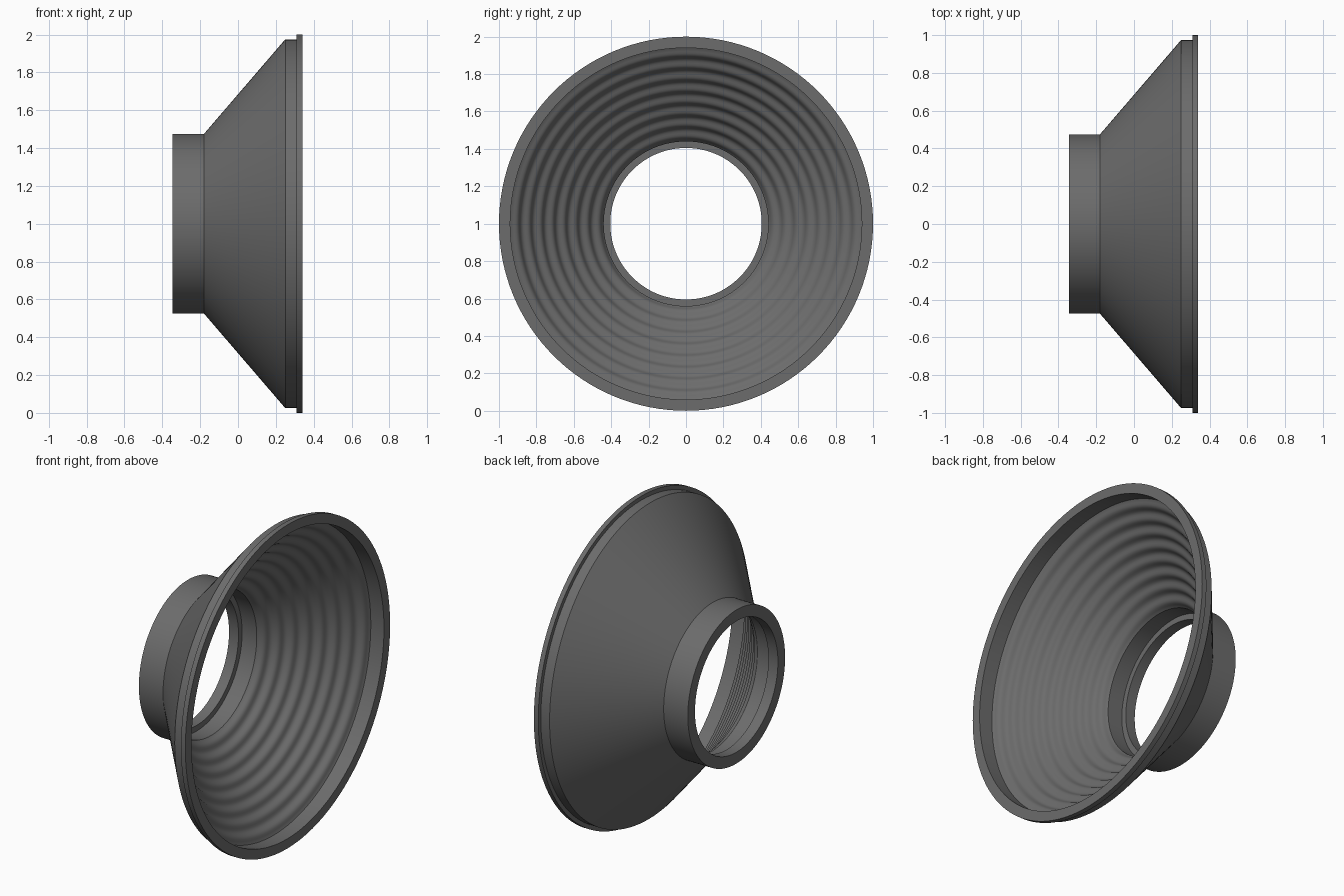
import bpy, bmesh, math
from mathutils import Matrix, Vector

if "Cube" in bpy.data.objects:
    bpy.data.objects.remove(bpy.data.objects["Cube"])

SEGMENTS = 128
RIPPLES, STEPS, DEPTH = 8, 8, 0.012

grey = bpy.data.materials.new("dark grey")
grey.diffuse_color = (0.15, 0.15, 0.15, 1)
grey.use_nodes = True
grey.node_tree.nodes["Principled BSDF"].inputs["Base Color"].default_value = grey.diffuse_color

# Outer skin: neck, cone, stepped rim (x, radius)
profile = [(-0.345, 0.405), (-0.345, 0.475), (-0.18, 0.475), (0.25, 0.975),
           (0.31, 0.975), (0.31, 1.0), (0.34, 1.0), (0.34, 0.94)]

# Rippled inner cone, bumps rising into the cavity
start, end = Vector((0.25, 0.94)), Vector((-0.18, 0.44))
along = end - start
normal = Vector((-along.y, along.x)).normalized()
if normal.y > 0:
    normal = -normal
count = RIPPLES * STEPS
for i in range(count + 1):
    lift = DEPTH * (1 - math.cos(2 * math.pi * i / STEPS)) / 2
    p = start + along * (i / count) + normal * lift
    profile.append((p.x, p.y))

# Neck bore and retaining lip at the back
profile += [(-0.28, 0.44), (-0.28, 0.405)]

# Revolve the closed profile around the x axis
bm = bmesh.new()
rings = []
for s in range(SEGMENTS):
    turn = Matrix.Rotation(2 * math.pi * s / SEGMENTS, 3, 'X')
    rings.append([bm.verts.new(turn @ Vector((x, 0, r)) + Vector((0, 0, 1)))
                  for x, r in profile])
n = len(profile)
for s in range(SEGMENTS):
    a, b = rings[s], rings[(s + 1) % SEGMENTS]
    for i in range(n):
        j = (i + 1) % n
        bm.faces.new((a[i], a[j], b[j], b[i]))
bmesh.ops.recalc_face_normals(bm, faces=bm.faces)

mesh = bpy.data.meshes.new("reflector_cone")
bm.to_mesh(mesh)
bm.free()
mesh.materials.append(grey)
cone = bpy.data.objects.new("reflector_cone", mesh)
bpy.context.collection.objects.link(cone)
bpy.context.view_layer.objects.active = cone
cone.select_set(True)
bpy.ops.object.shade_smooth_by_angle(angle=math.radians(30))
